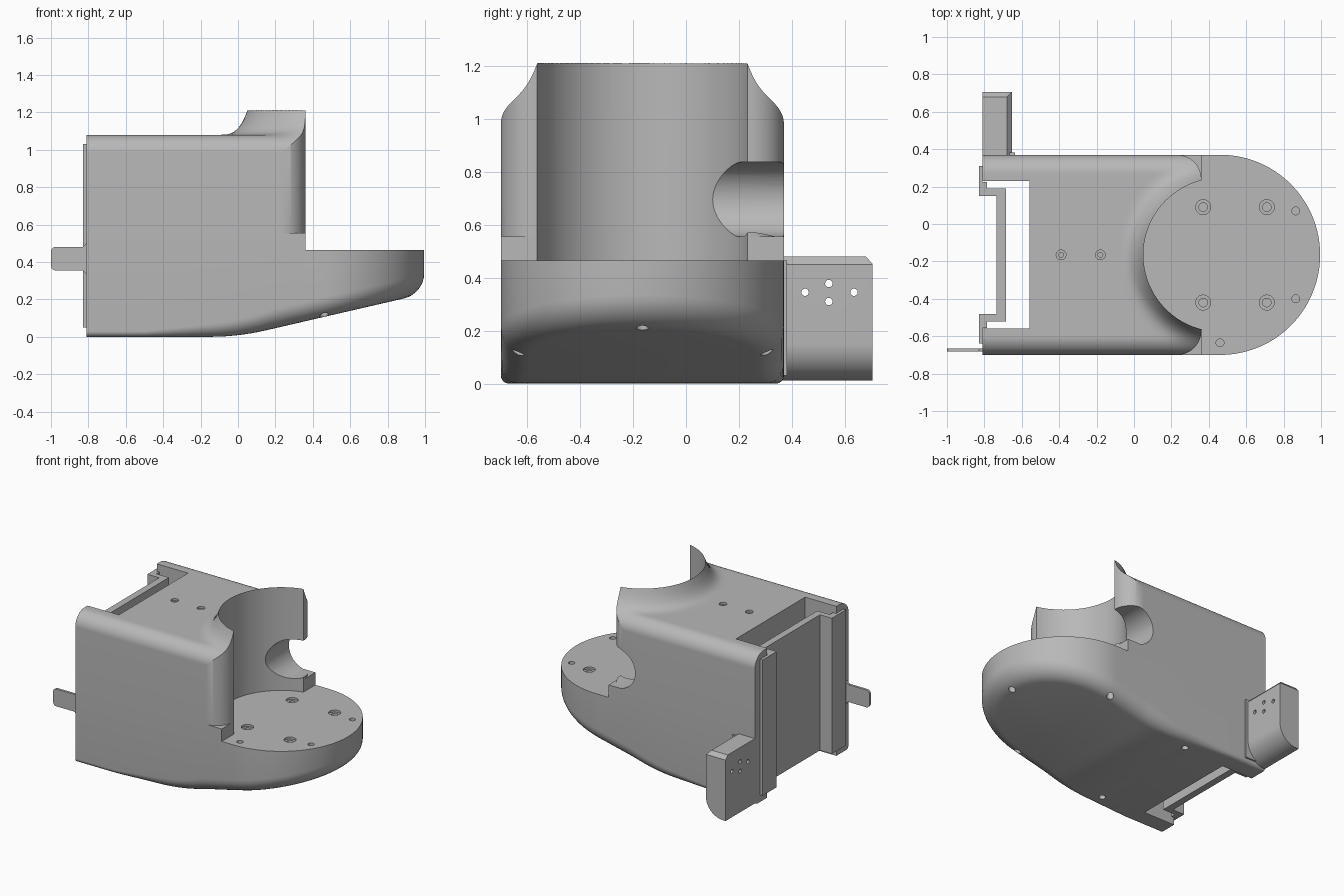
import bpy, bmesh, math
from mathutils import Matrix, Vector

cube = bpy.data.objects.get("Cube")
if cube:
    bpy.data.objects.remove(cube)

MID = -0.165          # y of the symmetry plane of the housing
HALF = 0.535          # half width of the housing and radius of its nose
CX = 0.46             # x of the round seat
BORE = 0.41           # radius of the round seat
BACK, TIP = -0.81, 0.36
FLOOR, LEDGE, TOP = 0.465, 0.555, 1.08

grey = bpy.data.materials.new("matte grey")
grey.use_nodes = True
grey.diffuse_color = (0.48, 0.48, 0.48, 1)
grey.node_tree.nodes["Principled BSDF"].inputs["Base Color"].default_value = grey.diffuse_color


def finish(name, bm):
    bmesh.ops.recalc_face_normals(bm, faces=bm.faces)
    mesh = bpy.data.meshes.new(name)
    bm.to_mesh(mesh)
    bm.free()
    mesh.materials.append(grey)
    obj = bpy.data.objects.new(name, mesh)
    bpy.context.collection.objects.link(obj)
    return obj


def prism_mesh(points, lo, hi, axis="z"):
    bm = bmesh.new()
    place = (lambda a, b, c: (a, b, c)) if axis == "z" else (lambda a, b, c: (a, c, b))
    face = bm.faces.new([bm.verts.new(place(a, b, lo)) for a, b in points])
    new = bmesh.ops.extrude_face_region(bm, geom=[face])["geom"]
    shift = Vector(place(0, 0, hi - lo))
    bmesh.ops.translate(bm, verts=[v for v in new if isinstance(v, bmesh.types.BMVert)], vec=shift)
    return bm


def prism(name, points, lo, hi, axis="z"):
    return finish(name, prism_mesh(points, lo, hi, axis))


def arc(cx, cy, r, start, end, steps=32):
    angles = [math.radians(start + (end - start) * i / steps) for i in range(steps + 1)]
    return [(cx + r * math.cos(a), cy + r * math.sin(a)) for a in angles]


def drills(centres, radius, depth, axis="Z"):
    bm = bmesh.new()
    turn = Matrix.Rotation(math.pi / 2, 4, "Y") if axis == "X" else Matrix()
    for c in centres:
        bmesh.ops.create_cone(bm, cap_ends=True, segments=24, radius1=radius, radius2=radius,
                              depth=depth, matrix=Matrix.Translation(c) @ turn)
    return finish("drill_cutter", bm)


def activate(obj):
    bpy.ops.object.select_all(action="DESELECT")
    obj.select_set(True)
    bpy.context.view_layer.objects.active = obj


def cut(obj, cutter):
    cutter.hide_render = True
    activate(obj)
    mod = obj.modifiers.new("cut", "BOOLEAN")
    mod.operation, mod.solver, mod.object = "DIFFERENCE", "EXACT", cutter
    bpy.ops.object.modifier_apply(modifier=mod.name)
    bpy.data.objects.remove(cutter)


def slot():
    w = BORE - 0.015
    return prism("slot_cutter", [(-1.2, MID - w), (-0.56, MID - w), (-0.56, MID + w), (-1.2, MID + w)], -1, 2)


# Upper housing: rounded block whose top flares up around the round seat
def top_height(x, y):
    fillet = 0.1
    over = max(0, abs(y) - (HALF - fillet))
    t = min(max((0.57 - math.hypot(x - CX, y)) / 0.16, 0), 1.15)
    return TOP - fillet + math.sqrt(max(0, fillet ** 2 - over ** 2)) + 0.13 * t ** 3.5


bm = bmesh.new()
bmesh.ops.create_grid(bm, x_segments=100, y_segments=80, size=1)
for v in bm.verts:
    x = BACK + (TIP - BACK) * math.sin((v.co.x + 1) * math.pi / 4)
    corner = 0.13
    over = max(0, x - (TIP - corner))
    width = HALF - corner + math.sqrt(max(0, corner ** 2 - over ** 2))
    y = width * math.sin(v.co.y * math.pi / 2)
    v.co = (x, y + MID, top_height(x, y))
skirt = bmesh.ops.extrude_face_region(bm, geom=bm.faces[:])["geom"]
for v in skirt:
    if isinstance(v, bmesh.types.BMVert):
        v.co.z = LEDGE
upper = finish("upper_housing", bm)
cut(upper, prism("bore_cutter", arc(CX, MID, BORE, 0, 360, 128)[:-1], 0.3, 1.6))
cut(upper, slot())

# Rounded side window near the tip of one arm
window = arc(0.29, 0.695, 0.142, 90, 310) + [(0.6, 0.588), (0.6, 0.837)]
cut(upper, prism("window_cutter", window, 0, 0.6, "y"))
lid_holes = [(-0.39, MID, TOP), (-0.18, MID, TOP)]
cut(upper, drills(lid_holes, 0.026, 0.03))
cut(upper, drills(lid_holes, 0.013, 0.16))


# Lower base: straight sides, round nose, sloping underside with a growing edge radius
def under(x):
    if x < -0.15:
        return 0
    return 0.231 * (x if x > 0.15 else (x + 0.15) ** 2 / 0.6)


outline = []
for i in range(40):
    outline.append((BACK + (CX - BACK) * i / 40, HALF, 0, 1))
for i in range(41):
    a = math.pi / 2 * (1 - i / 40)
    outline.append((CX + HALF * math.cos(a), HALF * math.sin(a), math.cos(a), math.sin(a)))
outline += [(x, -y, nx, -ny) for x, y, nx, ny in reversed(outline[:-1])]

bm = bmesh.new()
rings = [[bm.verts.new((x, y + MID, LEDGE)) for x, y, _, _ in outline]]
STEPS = 8
for k in range(STEPS + 1):
    a = math.pi / 2 * k / STEPS
    ring = []
    for x, y, nx, ny in outline:
        r = 0.03 + 0.075 * min(max((x + 0.5) / 0.7, 0), 1)
        inset = r * (1 - math.cos(a))
        px = x - nx * inset
        ring.append(bm.verts.new((px, y - ny * inset + MID, under(px) + r * (1 - math.sin(a)))))
    rings.append(ring)
last = len(outline) - 1
for upper_ring, low_ring in zip(rings, rings[1:]):
    for i in range(last):
        bm.faces.new((upper_ring[i], upper_ring[i + 1], low_ring[i + 1], low_ring[i]))
bm.faces.new(rings[0])
bm.faces.new([r[0] for r in rings] + [r[last] for r in reversed(rings)])
floor = rings[-1]
for i in range(last // 2):
    quad = [floor[i], floor[i + 1], floor[last - i - 1], floor[last - i]]
    bm.faces.new(list(dict.fromkeys(quad)))
base = finish("lower_base", bm)

# Round seat floor, and open space in front of the arms
edge = math.degrees(math.acos((TIP - CX) / BORE))
seat = arc(CX, MID, BORE, edge, 360 - edge, 96) + [(TIP, -1), (1.3, -1), (1.3, 1), (TIP, 1)]
cut(base, prism("seat_cutter", seat, FLOOR, 1.5))
cut(base, slot())

# Screw holes in the seat and the underside
screws = [(x, MID + s * 0.255, FLOOR) for x in (0.37, 0.71) for s in (-1, 1)]
cut(base, drills(screws, 0.04, 0.03))
cut(base, drills(screws, 0.023, 0.2))
pins = [(0.865, 0.07, FLOOR), (0.865, -0.4, FLOOR), (CX, -0.635, FLOOR)]
cut(base, drills(pins, 0.021, 0.12))
feet = [(x, MID + s * d, under(x)) for x, d in ((-0.22, 0.42), (CX, 0.47)) for s in (-1, 1)]
feet.append((0.9, MID, under(0.9)))
cut(base, drills(feet, 0.023, 0.14))

# Hat-shaped back panel
half = [(-0.685, 0.355), (-0.785, 0.355), (-0.785, 0.39), (BACK, 0.39), (BACK, 0.475),
        (-0.83, 0.475), (-0.83, 0.315), (-0.735, 0.315)]
hat = [(x, MID + d) for x, d in half] + [(x, MID - d) for x, d in reversed(half)]
panel = prism("back_panel", hat, 0.05, 1.03)

# Side block with rounded lower edge, chamfered top and four through holes
profile = [(-0.81, 0.012), (-0.81, 0.48), (-0.68, 0.48), (-0.652, 0.45)]
profile += arc(-0.792, 0.152, 0.14, 0, -90, 16)
bm = prism_mesh(profile, 0.36, 0.705, "y")
bmesh.ops.bisect_plane(bm, geom=bm.verts[:] + bm.edges[:] + bm.faces[:], plane_co=(0, 0.68, 0.48),
                       plane_no=(0, 1, 0.9), clear_outer=True)
bmesh.ops.holes_fill(bm, edges=bm.edges[:])
block = finish("side_block", bm)
cut(block, drills([(-0.73, y, z) for y, z in ((0.45, 0.345), (0.54, 0.378), (0.54, 0.31), (0.635, 0.345))],
                  0.014, 0.4, "X"))
mount = prism("block_mount", [(-0.81, 0.03), (-0.635, 0.03), (-0.635, 0.465), (-0.81, 0.465)],
              0.36, 0.382, "y")

# Thin rear tab with rounded end and flared root
tab_shape = arc(-0.975, 0.455, 0.025, 90, 180, 6) + arc(-0.975, 0.38, 0.025, 180, 270, 6)
tab_shape += [(-0.83, 0.355), (-0.805, 0.33), (-0.805, 0.505), (-0.83, 0.48)]
tab = prism("rear_tab", tab_shape, -0.682, -0.665, "y")

for obj in (upper, base, panel, block, mount, tab):
    activate(obj)
    bpy.ops.object.shade_smooth_by_angle(angle=math.radians(32))
